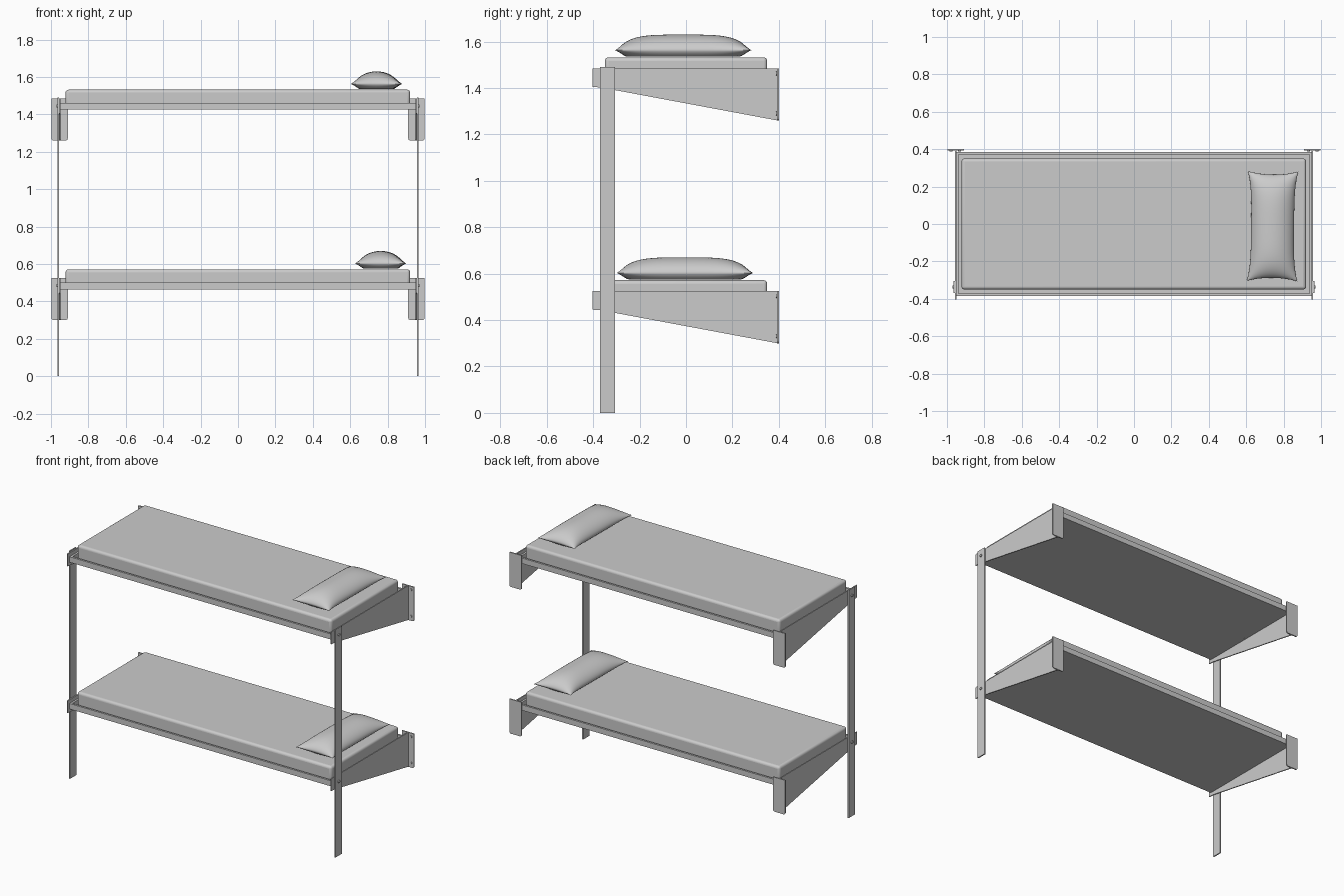
import bpy, bmesh, math
from mathutils import Matrix

if "Cube" in bpy.data.objects:
    bpy.data.objects.remove(bpy.data.objects["Cube"])


def finish(name, bm, smooth=False):
    bmesh.ops.recalc_face_normals(bm, faces=bm.faces)
    me = bpy.data.meshes.new(name)
    bm.to_mesh(me)
    bm.free()
    ob = bpy.data.objects.new(name, me)
    bpy.context.collection.objects.link(ob)
    if smooth:
        bpy.context.view_layer.objects.active = ob
        ob.select_set(True)
        bpy.ops.object.shade_smooth_by_angle(angle=math.radians(40))
        ob.select_set(False)
    return ob


def box(name, x0, x1, y0, y1, z0, z1, bevel=0, segs=4):
    bm = bmesh.new()
    m = Matrix.Translation(((x0 + x1) / 2, (y0 + y1) / 2, (z0 + z1) / 2)) \
        @ Matrix.Diagonal((abs(x1 - x0), y1 - y0, z1 - z0, 1))
    bmesh.ops.create_cube(bm, size=1, matrix=m)
    ob = finish(name, bm, bevel > 0)
    if bevel:
        b = ob.modifiers.new("bevel", 'BEVEL')
        b.width, b.segments = bevel, segs
    return ob


def plate(name, pts, depth):
    # flat polygon swept along a depth vector
    bm = bmesh.new()
    f = bm.faces.new([bm.verts.new(p) for p in pts])
    ex = bmesh.ops.extrude_face_region(bm, geom=[f])
    vs = [v for v in ex['geom'] if isinstance(v, bmesh.types.BMVert)]
    bmesh.ops.translate(bm, verts=vs, vec=depth)
    return finish(name, bm)


def bolt(name, loc, axis, r=0.008, h=0.008):
    bm = bmesh.new()
    rot = Matrix.Rotation(math.pi / 2, 4, 'Y' if axis == 'X' else 'X')
    bmesh.ops.create_cone(bm, cap_ends=True, segments=16, radius1=r, radius2=r,
                          depth=h, matrix=Matrix.Translation(loc) @ rot)
    finish(name, bm, True)


def pillow(name, cx, cy, z, angle):
    # two puffed grids meeting in a pinched seam with pointed corners
    a, b, nu, nv = 0.135, 0.293, 24, 36
    bm = bmesh.new()
    for height in (0.067, -0.028):
        rows = []
        for i in range(nu + 1):
            u = -math.cos(math.pi * i / nu)
            row = []
            for j in range(nv + 1):
                v = -math.cos(math.pi * j / nv)
                x = u * a * (1 - 0.15 * (1 - v ** 4))
                y = v * b * (1 - 0.06 * (1 - u * u))
                puff = max(0, 1 - u * u) ** 0.6 * max(0, 1 - v ** 4) ** 0.6
                if height < 0:
                    puff = min(1, 1.8 * puff)
                row.append(bm.verts.new((x, y, height * puff)))
            rows.append(row)
        for i in range(nu):
            for j in range(nv):
                bm.faces.new((rows[i][j], rows[i + 1][j],
                              rows[i + 1][j + 1], rows[i][j + 1]))
    bmesh.ops.remove_doubles(bm, verts=bm.verts, dist=0.0003)
    bm.transform(Matrix.Translation((cx, cy, z)) @ Matrix.Rotation(angle, 4, 'Z'))
    finish(name, bm, True)


# one bunk per level, z = top of the side brackets
for level, z, px, py in (("lower", 0.525, 0.763, -0.005), ("upper", 1.485, 0.741, -0.012)):
    # tray with raised rim
    box(level + "_base_panel", -0.95, 0.95, -0.383, 0.383, z - 0.06, z - 0.052)
    for s, side in ((-1, "front"), (1, "back")):
        y = sorted((s * 0.372, s * 0.385))
        box(f"{level}_{side}_rail", -0.95, 0.95, *y, z - 0.06, z - 0.024)
    # mattress and pillow
    box(level + "_mattress", -0.922, 0.92, -0.35, 0.35, z - 0.052, z + 0.047, 0.016)
    pillow(level + "_pillow", px, py, z + 0.078, -0.01)

    for s, side in ((-1, "left"), (1, "right")):
        # end rail of the tray
        box(f"{level}_{side}_end_rail", *sorted((s * 0.937, s * 0.95)),
            -0.385, 0.385, z - 0.06, z - 0.024)
        # tapered side bracket
        prof = [(-0.403, z), (0.395, z), (0.395, z - 0.225), (-0.365, z - 0.083), (-0.403, z - 0.08)]
        plate(f"{level}_{side}_bracket", [(s * 0.95, y, zz) for y, zz in prof], (s * 0.007, 0, 0))
        # wall flange with rounded lower corners
        r, x0, x1, zb = 0.012, 0.91, 0.998, z - 0.225
        pts = [(x0, z), (x1, z)]
        for cx, start in ((x1 - r, 0), (x0 + r, -90)):
            for k in range(5):
                t = math.radians(start - k * 22.5)
                pts.append((cx + r * math.cos(t), zb + r + r * math.sin(t)))
        plate(f"{level}_{side}_wall_flange", [(s * x, 0.393, zz) for x, zz in pts], (0, 0.008, 0))
        # wall bolts and post bolt
        for x in (0.932, 0.978):
            for dz in (0.022, 0.195):
                bolt(f"{level}_{side}_wall_bolt", (s * x, 0.391, z - dz), 'Y')
        bolt(f"{level}_{side}_post_bolt", (s * 0.967, -0.337, z - 0.04), 'X', 0.009)

# flat front posts
for s, side in ((-1, "left"), (1, "right")):
    box(side + "_post", *sorted((s * 0.957, s * 0.965)), -0.37, -0.305, 0, 1.49)
